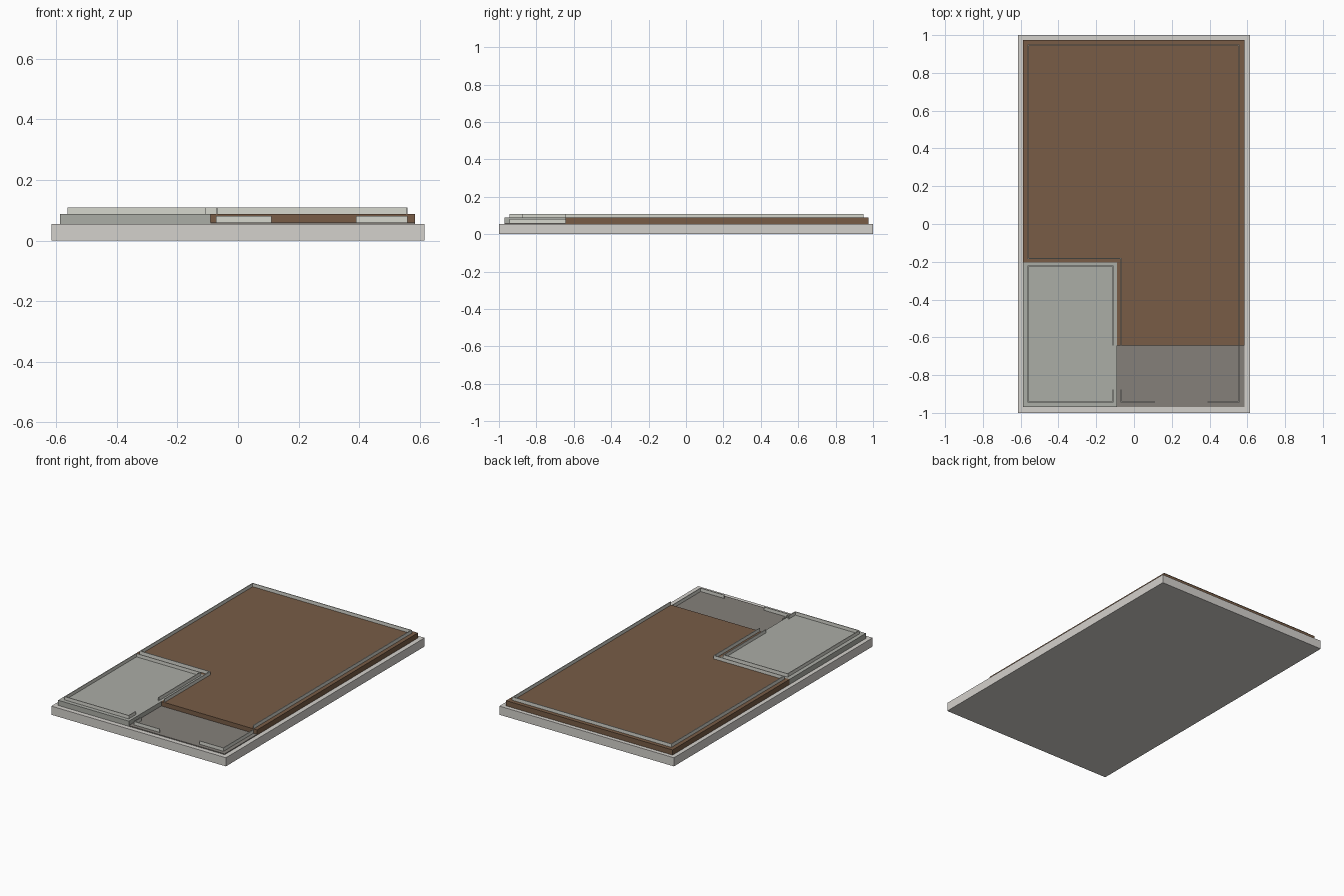
import bpy
import bmesh

if "Cube" in bpy.data.objects:
    bpy.data.objects.remove(bpy.data.objects["Cube"], do_unlink=True)


def material(name, rgb):
    linear = [(c / 255 / 12.92 if c < 10 else ((c / 255 + 0.055) / 1.055) ** 2.4) for c in rgb]
    mat = bpy.data.materials.new(name)
    mat.use_nodes = True
    mat.diffuse_color = (*linear, 1)
    mat.node_tree.nodes["Principled BSDF"].inputs["Base Color"].default_value = (*linear, 1)
    return mat


concrete = material("pale concrete", (212, 209, 204))
wood = material("brown wood", (120, 92, 70))
tile = material("grey tile", (171, 173, 166))
stone = material("dark stone", (133, 128, 122))
trim = material("off white trim", (214, 215, 206))


def finish(name, bm, mat):
    bmesh.ops.recalc_face_normals(bm, faces=bm.faces)
    mesh = bpy.data.meshes.new(name)
    bm.to_mesh(mesh)
    bm.free()
    mesh.materials.append(mat)
    obj = bpy.data.objects.new(name, mesh)
    bpy.context.collection.objects.link(obj)
    return obj


def slab(name, outline, z0, z1, mat):
    """Extrude a plan outline between two heights."""
    bm = bmesh.new()
    face = bm.faces.new([bm.verts.new((x, y, z0)) for x, y in outline])
    top = bmesh.ops.extrude_face_region(bm, geom=[face], use_keep_orig=True)["geom"]
    verts = [v for v in top if isinstance(v, bmesh.types.BMVert)]
    bmesh.ops.translate(bm, verts=verts, vec=(0, 0, z1 - z0))
    return finish(name, bm, mat)


def rect(x0, x1, y0, y1):
    return [(x0, y0), (x1, y0), (x1, y1), (x0, y1)]


def skirting(name, path, z0, height):
    """Thin upright board following a plan path."""
    bm = bmesh.new()
    low = [bm.verts.new((x, y, z0)) for x, y in path]
    high = [bm.verts.new((x, y, z0 + height)) for x, y in path]
    for i in range(len(path) - 1):
        bm.faces.new((low[i], low[i + 1], high[i + 1], high[i]))
    obj = finish(name, bm, trim)
    mod = obj.modifiers.new("thickness", "SOLIDIFY")
    mod.thickness = 0.005
    mod.offset = 0
    mod.use_even_offset = True


# Shared plan lines
LEFT, RIGHT, FRONT, BACK = -0.588, 0.585, -0.97, 0.975
SPLIT_X, SPLIT_Y, STEP_Y = -0.09, -0.203, -0.643
INSET = 0.028
BASE, ENTRY, FLOOR, BOARD = 0.055, 0.06, 0.088, 0.021
DOOR_Y = -0.875

# Foundation and floors
slab("foundation_slab", rect(-0.615, 0.615, -1, 1), 0, BASE, concrete)
slab("wood_floor", [(LEFT, SPLIT_Y), (SPLIT_X, SPLIT_Y), (SPLIT_X, STEP_Y),
                    (RIGHT, STEP_Y), (RIGHT, BACK), (LEFT, BACK)], BASE, FLOOR, wood)
slab("tile_floor", rect(LEFT, SPLIT_X, FRONT, SPLIT_Y), BASE, FLOOR, tile)
slab("entry_floor", rect(SPLIT_X, RIGHT, FRONT, STEP_Y), BASE, ENTRY, stone)

# Skirting boards of the three rooms
west, east = LEFT + INSET, RIGHT - INSET
south, north = FRONT + INSET, BACK - INSET
tile_east, wood_west = SPLIT_X - 0.02, SPLIT_X + 0.02
skirting("main_room_skirting", [(wood_west, STEP_Y), (wood_west, SPLIT_Y + 0.02),
         (west, SPLIT_Y + 0.02), (west, north), (east, north), (east, STEP_Y)], FLOOR, BOARD)
skirting("tile_room_skirting", [(tile_east, DOOR_Y), (tile_east, south), (west, south),
         (west, SPLIT_Y - 0.02), (tile_east, SPLIT_Y - 0.02), (tile_east, STEP_Y)], FLOOR, BOARD)
skirting("entry_skirting_right", [(wood_west, DOOR_Y), (wood_west, south), (0.11, south)],
         ENTRY, BOARD)
skirting("entry_skirting_left", [(0.39, south), (east, south), (east, STEP_Y)], ENTRY, BOARD)
